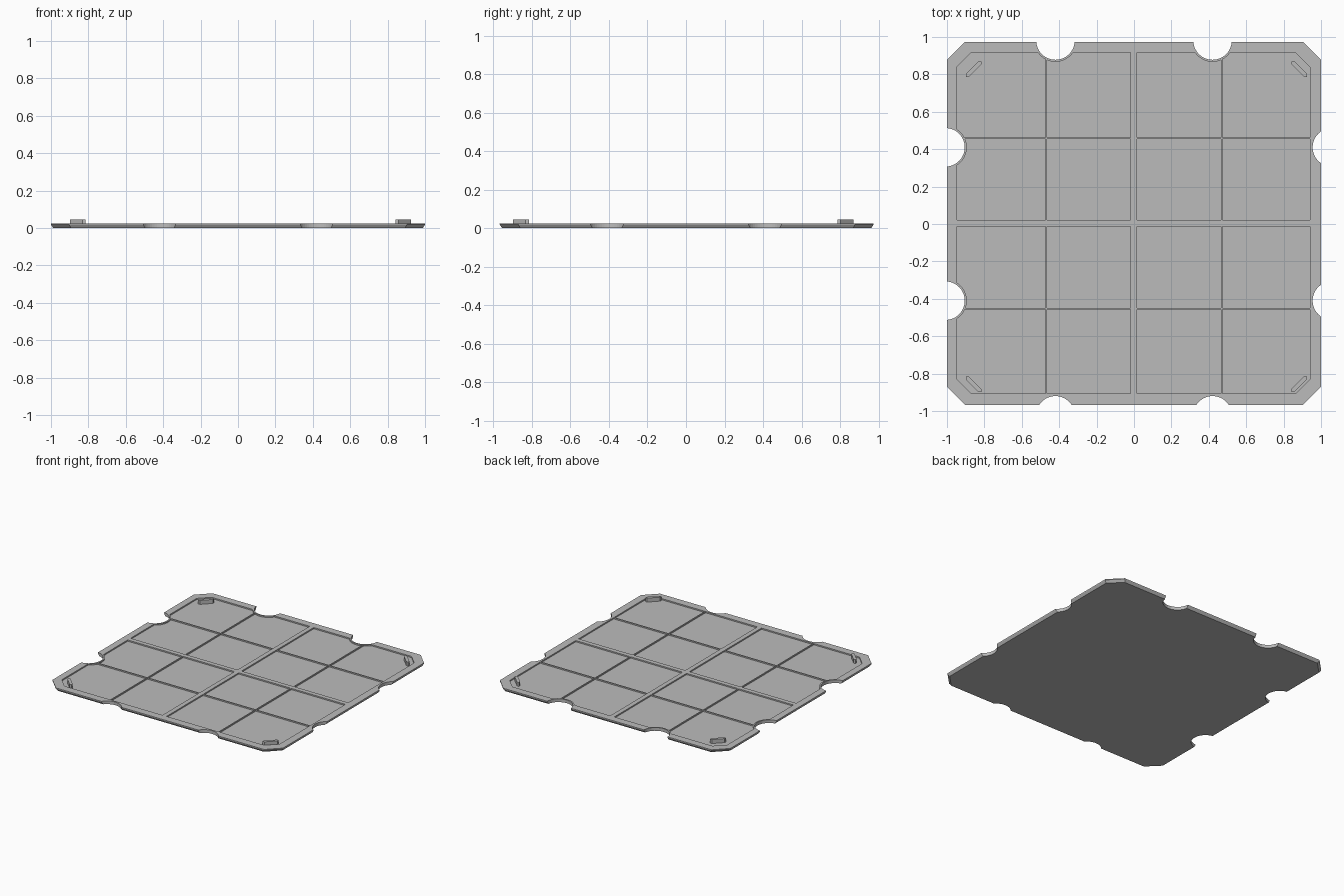
import bpy, bmesh, math
from mathutils import Vector

cube = bpy.data.objects.get("Cube")
if cube:
    bpy.data.objects.remove(cube, do_unlink=True)

grey = bpy.data.materials.new("light grey plastic")
grey.use_nodes = True
COLOR = (0.5, 0.5, 0.5, 1)
grey.diffuse_color = COLOR
grey.node_tree.nodes["Principled BSDF"].inputs["Base Color"].default_value = COLOR

TOP, FLOOR = 0.025, 0.015


def make_object(name, solids):
    """Each solid is a list of (outline, z) rings, lofted and capped."""
    bm = bmesh.new()
    for rings in solids:
        loops = [[bm.verts.new((x, y, z)) for x, y in pts] for pts, z in rings]
        bm.faces.new(loops[0][::-1])
        bm.faces.new(loops[-1])
        for a, b in zip(loops, loops[1:]):
            n = len(a)
            for i in range(n):
                j = (i + 1) % n
                bm.faces.new((a[i], a[j], b[j], b[i]))
    bmesh.ops.recalc_face_normals(bm, faces=bm.faces[:])
    mesh = bpy.data.meshes.new(name)
    bm.to_mesh(mesh)
    bm.free()
    mesh.materials.append(grey)
    obj = bpy.data.objects.new(name, mesh)
    bpy.context.collection.objects.link(obj)
    return obj


def chamfered(x0, x1, y0, y1, c):
    return [(x0 + c, y0), (x1 - c, y0), (x1, y0 + c), (x1, y1 - c),
            (x1 - c, y1), (x0 + c, y1), (x0, y1 - c), (x0, y0 + c)]


def circle(center, r, n=48):
    return [(center[0] + r * math.cos(2 * math.pi * i / n),
             center[1] + r * math.sin(2 * math.pi * i / n)) for i in range(n)]


def prism(pts, z0, z1):
    return [(pts, z0), (pts, z1)]


def subtract(target, cutter):
    cutter.hide_render = True
    mod = target.modifiers.new("cut", "BOOLEAN")
    mod.operation = "DIFFERENCE"
    mod.solver = "EXACT"
    mod.object = cutter
    bpy.context.view_layer.objects.active = target
    bpy.ops.object.modifier_apply(modifier=mod.name)
    bpy.data.objects.remove(cutter, do_unlink=True)


# Base plate with slightly undercut edges and chamfered corners
X0, X1, Y0, Y1 = -1, 1, -0.967, 0.974
plate = make_object("base_plate", [[
    (chamfered(X0 + 0.012, X1 - 0.012, Y0 + 0.012, Y1 - 0.012, 0.095), 0),
    (chamfered(X0, X1, Y0, Y1, 0.097), 0.018),
    (chamfered(X0, X1, Y0, Y1, 0.097), TOP)]])

# Round notches, two along each edge
notches = []
for s in (-1, 1):
    notches += [(-1.008, s * 0.41), (1.058, s * 0.41),
                (s * 0.42, 0.981), (s * 0.42, -1.023)]

# Recessed square pockets, leaving thin ribs and a wider centre cross
x_spans = [(-0.947, -0.474), (-0.466, -0.02), (0.016, 0.465), (0.473, 0.941)]
y_spans = [(-0.907, -0.456), (-0.448, -0.014), (0.022, 0.454), (0.462, 0.916)]
pockets = []
for i, (a, b) in enumerate(x_spans):
    for j, (c, d) in enumerate(y_spans):
        pts = [Vector(p) for p in ((a, c), (b, c), (b, d), (a, d))]
        if i in (0, 3) and j in (0, 3):
            # Cut off the outermost corner of a corner pocket
            k = max(range(4), key=lambda m: pts[m].length)
            ends = [pts[k] + (pts[(k + s) % 4] - pts[k]).normalized() * 0.077
                    for s in (-1, 1)]
            pts[k:k + 1] = ends
        pockets.append(prism([tuple(p) for p in pts], FLOOR, 0.06))

pocket_cutter = make_object("pocket_cutter", pockets)
subtract(pocket_cutter, make_object(
    "collar_cutter", [prism(circle(p, 0.114), -0.1, 0.1) for p in notches]))
subtract(plate, pocket_cutter)
subtract(plate, make_object(
    "notch_cutter", [prism(circle(p, 0.103), -0.1, 0.1) for p in notches]))

# Diagonal locating tabs in the corners
h, t = 0.041, 0.016
tab = [(-h, -h), (-h + t, -h), (h, h - t), (h, h), (h - t, h), (-h, -h + t)]
for side, x, sx in (("right", -0.857, 1), ("left", 0.883, -1)):
    for end, y, sy in (("back", 0.828, 1), ("front", -0.857, -1)):
        pts = [(x + sx * u, y + sy * v) for u, v in tab]
        make_object(f"{end}_{side}_tab", [prism(pts, FLOOR - 0.002, 0.046)])
